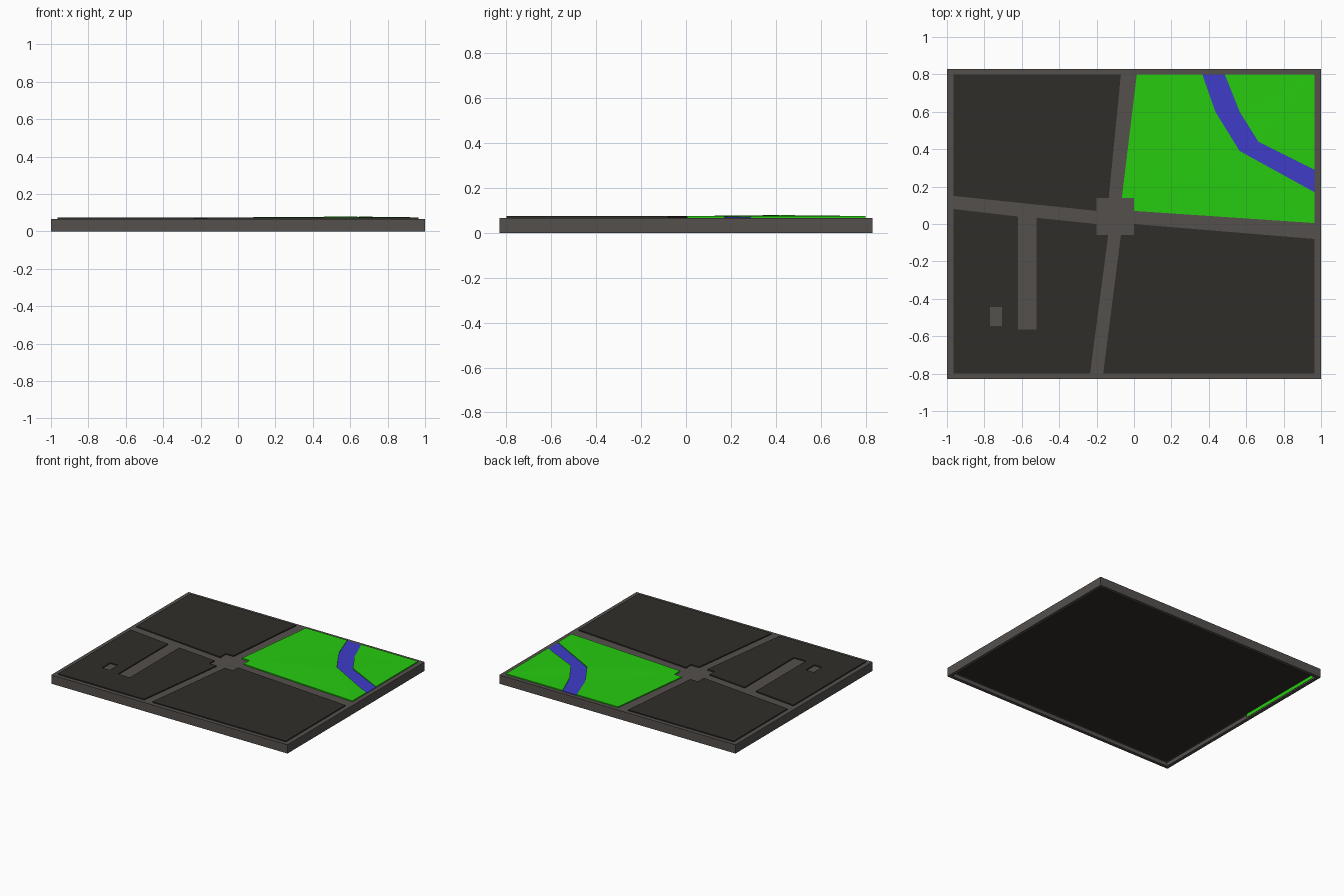
import bpy, bmesh
from mathutils import Vector

if "Cube" in bpy.data.objects:
    bpy.data.objects.remove(bpy.data.objects["Cube"])

BASE_TOP, BLOCK_TOP, RIM, RECESS = 0.067, 0.075, 0.035, 0.03


def material(name, rgb):
    m = bpy.data.materials.new(name)
    m.diffuse_color = (*rgb, 1)
    m.use_nodes = True
    m.node_tree.nodes["Principled BSDF"].inputs["Base Color"].default_value = m.diffuse_color
    return m


ROAD = material("road_grey", (0.09, 0.08, 0.075))
DARK = material("dark_block", (0.03, 0.027, 0.022))
GREEN = material("grass_green", (0.02, 0.6, 0.005))
BLUE = material("water_blue", (0.05, 0.045, 0.58))


def finish(bm, name, mat):
    mesh = bpy.data.meshes.new(name)
    bm.to_mesh(mesh)
    bm.free()
    mesh.materials.append(mat)
    obj = bpy.data.objects.new(name, mesh)
    bpy.context.collection.objects.link(obj)
    return obj


def plate(name, loops, mat, top=BLOCK_TOP, raised=()):
    """Raised plate from an outline (plus optional hole outlines), open below."""
    bm = bmesh.new()
    rim_edges = []
    for loop in loops:
        up = [bm.verts.new((x, y, top + (0.004 if (x, y) in raised else 0))) for x, y in loop]
        low = [bm.verts.new((x, y, BASE_TOP)) for x, y in loop]
        for i in range(len(loop)):
            j = (i + 1) % len(loop)
            bm.faces.new((up[i], low[i], low[j], up[j]))
            rim_edges.append(bm.edges.get((up[i], up[j])))
    bmesh.ops.triangle_fill(bm, edges=rim_edges, use_beauty=True, normal=Vector((0, 0, 1)))
    bmesh.ops.recalc_face_normals(bm, faces=bm.faces[:])
    bm.normal_update()
    if sum(f.normal.z * f.calc_area() for f in bm.faces) < 0:
        bmesh.ops.reverse_faces(bm, faces=bm.faces[:])
    return finish(bm, name, mat)


def box(bm, lo, hi):
    verts = bmesh.ops.create_cube(bm, size=1)["verts"]
    for v in verts:
        v.co = [hi[k] if v.co[k] > 0 else lo[k] for k in range(3)]


# Base slab, recessed underneath, its top surface forming the roads
bm = bmesh.new()
box(bm, (-1, -0.83, 0), (1, 0.83, BASE_TOP))
bm.normal_update()
bottom = [f for f in bm.faces if f.normal.z < -0.9]
bmesh.ops.inset_region(bm, faces=bottom, thickness=RIM)
inner = bmesh.ops.extrude_discrete_faces(bm, faces=bottom)["faces"]
bmesh.ops.translate(bm, verts=inner[0].verts[:], vec=(0, 0, RECESS))
finish(bm, "base_slab", ROAD)

# Dark underside panel and green strip inside the recess
bm = bmesh.new()
box(bm, (-0.965, -0.795, RECESS - 0.001), (0.965, 0.795, RECESS))
finish(bm, "underside_panel", DARK)
bm = bmesh.new()
box(bm, (-0.965, 0.07, 0.001), (-0.964, 0.79, RECESS - 0.001))
finish(bm, "underside_green_strip", GREEN)

# Dark city blocks
plate("block_back_left", [[(-0.965, 0.15), (-0.2, 0.07), (-0.2, 0.14), (-0.135, 0.14),
                           (-0.07, 0.8), (-0.965, 0.8)]], DARK)
plate("block_front_right", [[(0, 0), (0.965, -0.08), (0.965, -0.8), (-0.165, -0.8),
                             (-0.07, -0.06), (0, -0.06)]], DARK)
# Block with a side-street slot and a small rectangular hole
plate("block_front_left", [
    [(-0.965, 0.08), (-0.62, 0.04), (-0.62, -0.565), (-0.52, -0.565), (-0.52, 0.033),
     (-0.2, 0), (-0.2, -0.06), (-0.138, -0.06), (-0.235, -0.8), (-0.965, -0.8)],
    [(-0.77, -0.545), (-0.705, -0.545), (-0.705, -0.445), (-0.77, -0.445)]], DARK)

# Park with a river running between two raised banks
west_bank = [(0.365, 0.8), (0.435, 0.6), (0.565, 0.39), (0.965, 0.17)]
east_bank = [(0.485, 0.8), (0.565, 0.6), (0.665, 0.44), (0.965, 0.29)]
plate("park_west", [[(-0.065, 0.14), (0, 0.14), (0, 0.07), (0.965, 0.005)]
                    + west_bank[::-1] + [(0.015, 0.8)]], GREEN, raised=west_bank[2:3])
plate("park_east", [east_bank + [(0.965, 0.8)]], GREEN, raised=east_bank[2:3])
plate("river", [west_bank + east_bank[::-1]], BLUE, top=0.071)
